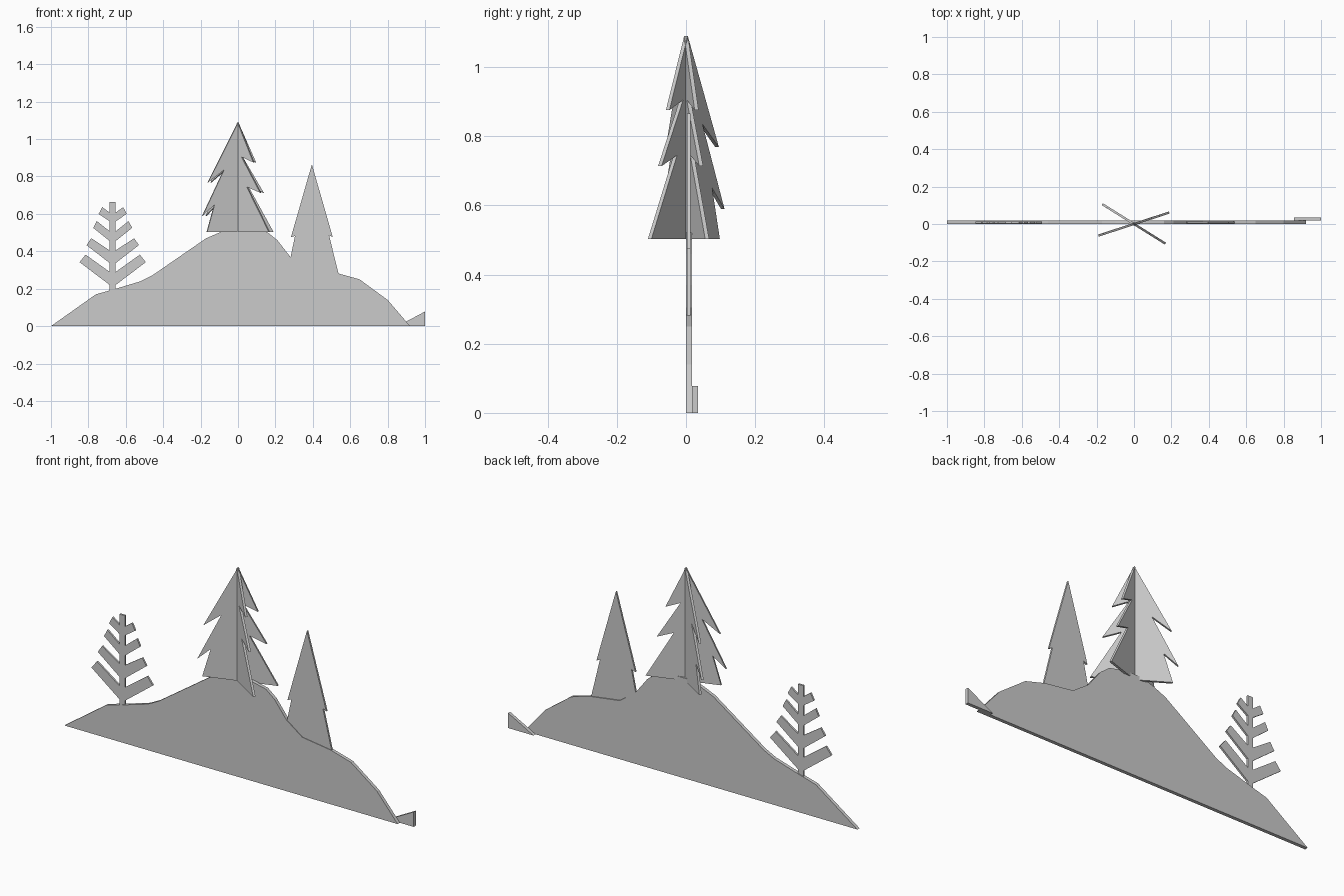
import bpy, bmesh, math


def plate(name, outlines, y0, y1, origin=(0, 0), angle=0):
    """Extrude flat (x, z) outlines between y0 and y1, then turn about z."""
    bm = bmesh.new()
    for pts in outlines:
        face = bm.faces.new([bm.verts.new((x, y0, z)) for x, z in pts])
        ext = bmesh.ops.extrude_face_region(bm, geom=[face])
        verts = [v for v in ext["geom"] if isinstance(v, bmesh.types.BMVert)]
        bmesh.ops.translate(bm, verts=verts, vec=(0, y1 - y0, 0))
    bmesh.ops.recalc_face_normals(bm, faces=bm.faces[:])
    mesh = bpy.data.meshes.new(name)
    bm.to_mesh(mesh)
    bm.free()
    ob = bpy.data.objects.new(name, mesh)
    ob.location = (origin[0], origin[1], 0)
    ob.rotation_euler.z = angle
    bpy.context.collection.objects.link(ob)
    return ob


# Hill slab
plate("hill", [[
    (-1, 0), (-0.76, 0.17), (-0.67, 0.195), (-0.52, 0.24), (-0.46, 0.27),
    (-0.17, 0.47), (-0.10, 0.5), (-0.03, 0.522), (0.06, 0.522), (0.16, 0.5),
    (0.21, 0.46), (0.28, 0.37), (0.37, 0.305), (0.535, 0.282), (0.65, 0.25),
    (0.80, 0.14), (0.92, 0)]], 0, 0.018)

# Small slope peeking out behind the right end of the hill
plate("back_slope", [[(0.855, 0), (0.90, 0.025), (1, 0.078), (1, 0)]], 0.018, 0.035)

# Central fir: two crossed blades, each with staggered bough tips
fir = [(0, 1.09), (-0.17, 0.768), (-0.08, 0.835), (-0.2, 0.59), (-0.133, 0.65),
       (-0.175, 0.503), (0.198, 0.503), (0.058, 0.745), (0.143, 0.713),
       (0.025, 0.905), (0.1, 0.875)]
for name, deg in (("fir_blade_a", -32), ("fir_blade_b", 18)):
    plate(name, [fir], -0.006, 0.006, angle=math.radians(deg))

# Plain conifer on the right
plate("conifer", [[
    (0.395, 0.865), (0.283, 0.475), (0.305, 0.483), (0.275, 0.34), (0.37, 0.29),
    (0.54, 0.27), (0.487, 0.485), (0.507, 0.475)]], 0.003, 0.013)

# Skeleton tree on the left: trunk with four mirrored tiers of branches
# tier: inner low z, tip x, tip z, top x, top z, inner high z
tiers = [(0.22, 0.177, 0.342, 0.145, 0.382, 0.29),
         (0.337, 0.14, 0.433, 0.115, 0.47, 0.405),
         (0.455, 0.104, 0.525, 0.085, 0.562, 0.507),
         (0.56, 0.075, 0.60, 0.056, 0.636, 0.607)]
w = 0.016
right = [(w, 0.17)]
for lo, tx, tz, ux, uz, hi in tiers:
    right += [(w, lo), (tx, tz), (ux, uz), (w, hi)]
right.append((w, 0.663))
left = [(-x, z) for x, z in reversed(right)]
plate("branch_tree", [right + left], 0.003, 0.013, origin=(-0.67, 0))
